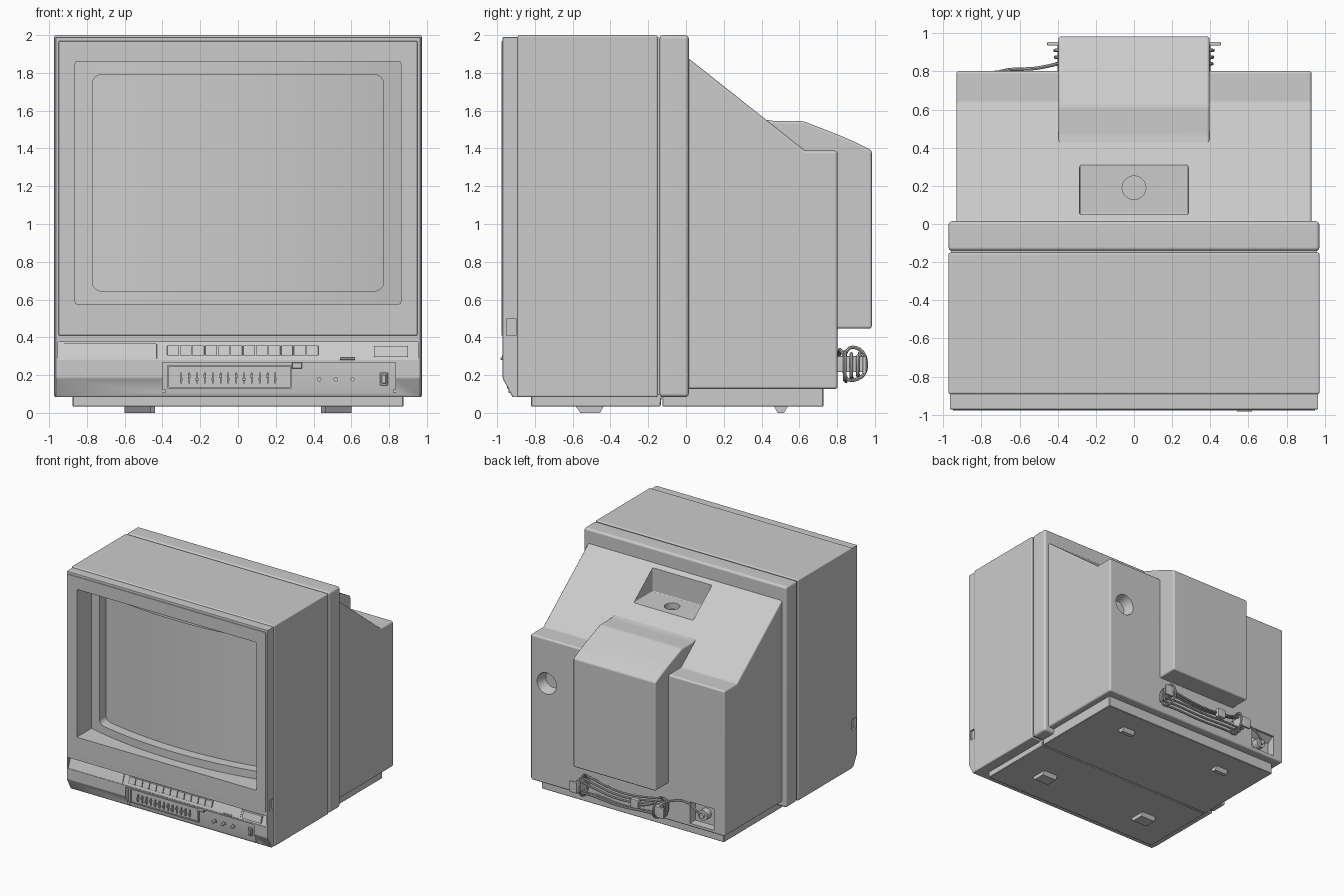
import bpy, bmesh, math
from mathutils import Matrix, Vector

if "Cube" in bpy.data.objects:
    bpy.data.objects.remove(bpy.data.objects["Cube"])


def finish(name, bm, bevel=0.0, seg=3):
    bmesh.ops.recalc_face_normals(bm, faces=bm.faces)
    if bevel:
        bmesh.ops.bevel(bm, geom=list(bm.edges), offset=bevel, segments=seg,
                        profile=0.5, affect='EDGES', clamp_overlap=True)
    me = bpy.data.meshes.new(name)
    bm.to_mesh(me)
    bm.free()
    ob = bpy.data.objects.new(name, me)
    bpy.context.collection.objects.link(ob)
    return ob


def prism(name, pts, axis, a, b, bevel=0.0, seg=3):
    """Extrude a (y,z) profile along x, or an (x,y) profile along z."""
    bm = bmesh.new()
    place = (lambda p, t: (t, p[0], p[1])) if axis == 'x' else (lambda p, t: (p[0], p[1], t))
    lo = [bm.verts.new(place(p, a)) for p in pts]
    hi = [bm.verts.new(place(p, b)) for p in pts]
    bm.faces.new(lo)
    bm.faces.new(hi)
    n = len(pts)
    for i in range(n):
        j = (i + 1) % n
        bm.faces.new((lo[i], lo[j], hi[j], hi[i]))
    return finish(name, bm, bevel, seg)


def box(name, x0, x1, y0, y1, z0, z1, bevel=0.0, seg=3):
    return prism(name, [(y0, z0), (y1, z0), (y1, z1), (y0, z1)], 'x', x0, x1, bevel, seg)


def cyl(name, c, r, depth, axis='y', r2=None, n=24):
    """Cylinder or cone centred on c; r2 is the radius at the positive y end."""
    bm = bmesh.new()
    rot = Matrix.Rotation(-math.pi / 2, 4, 'X') if axis == 'y' else Matrix()
    bmesh.ops.create_cone(bm, cap_ends=True, segments=n, radius1=r, radius2=r2 or r,
                          depth=depth, matrix=Matrix.Translation(Vector(c)) @ rot)
    return finish(name, bm)


def cut(ob, *cutters):
    for c in cutters:
        m = ob.modifiers.new("cut", 'BOOLEAN')
        m.operation, m.solver, m.object = 'DIFFERENCE', 'EXACT', c
        bpy.context.view_layer.objects.active = ob
        bpy.ops.object.modifier_apply(modifier=m.name)
        bpy.data.objects.remove(c)


def cable(name, pts, r=0.009, cyclic=False):
    cu = bpy.data.curves.new(name, 'CURVE')
    cu.dimensions, cu.bevel_depth, cu.bevel_resolution = '3D', r, 2
    s = cu.splines.new('NURBS')
    s.points.add(len(pts) - 1)
    for p, co in zip(s.points, pts):
        p.co = (*co, 1)
    s.order_u, s.resolution_u = 3, 5
    s.use_cyclic_u, s.use_endpoint_u = cyclic, not cyclic
    ob = bpy.data.objects.new(name, cu)
    bpy.context.collection.objects.link(ob)


def opening():
    return box("opening_cutter", -.862, .862, -1.1, -.6, .577, 1.86, .01, 2)


# Cabinet: front half, rear band and the core showing in the seam
cabinet = box("front_cabinet", -.973, .973, -.892, -.15, .083, 2.0, .01)
cut(cabinet, opening())
box("rear_band", -.973, .973, -.141, .015, .083, 2.0, .02)
box("seam_core", -.96, .96, -.25, -.05, .095, 1.988)

# Rear shell: sloped back with handle pocket, round well and socket bay
shell = prism("rear_shell", [(-.05, .125), (.803, .125), (.803, 1.388), (.632, 1.388), (.01, 1.88), (-.05, 1.88)],
              'x', -.932, .932, .016)
cut(shell,
    box("pocket_cutter", -.285, .285, .05, .42, 1.643, 2.1, .008),
    cyl("pocket_hole_cutter", (0, .19, 1.64), .062, .1, 'z'),
    cyl("well_cutter", (.775, .783, 1.0), .07, .14, 'y', .105, 32),
    prism("bay_cutter", [(.73, .155), (.9, .155), (.9, .34), (.785, .34), (.73, .3)], 'x', -.83, -.6))

# Tube housing hump, its top easing into the slope
prism("tube_housing", [(.34, .446), (.984, .446), (.984, 1.39), (.9, 1.432), (.8, 1.475), (.62, 1.545),
                       (.47, 1.545), (.42, 1.552), (.36, 1.575)], 'x', -.396, .396, .014)

# Base and feet
prism("base_front", [(-.82, .033), (-.135, .033), (-.125, .12), (-.82, .12)], 'x', -.875, .875, .004, 1)
prism("base_rear", [(-.125, .033), (.728, .033), (.728, .15), (-.125, .15)], 'x', -.875, .875, .004, 1)
for s in (-1, 1):
    prism("front_foot", [(-.56, 0), (-.455, 0), (-.435, .036), (-.585, .036)], 'x', s * .53 - .07, s * .53 + .07)
    prism("rear_foot", [(.485, 0), (.52, 0), (.54, .036), (.465, .036)], 'x', s * .5 - .06, s * .5 + .06)

# Front bezel: chamfered bottom, screen opening, control strip and control recess
bezel = prism("front_bezel", [(-.885, .083), (-.918, .083), (-.972, .185), (-.972, 1.99), (-.885, 1.99)],
              'x', -.966, .966, .006, 2)
cut(bezel, opening(),
    prism("strip_cutter", [(-1.1, .375), (-.93, .375), (-.968, .28), (-1.1, .28)], 'x', -.952, .952),
    box("controls_cutter", -.4, .835, -1.1, -.93, .05, .268))
cut(bezel, *[box("notch_cutter", min(s * .95, s * 1.1), max(s * .95, s * 1.1), -.95, -.9, .41, .5) for s in (-1, 1)])
face = box("bezel_face", -.95, .95, -.978, -.96, .41, 1.968, .004, 2)
cut(face, opening())


# Convex picture mask and screen
def arc_plate(name, half, y, thick, z0, z1):
    R, n = 3.4, 32
    xs = [half * (2 * i / n - 1) for i in range(n + 1)]
    pts = [(x, y + R - math.sqrt(R * R - x * x)) for x in xs]
    return prism(name, pts + [(x, yy + thick) for x, yy in reversed(pts)], 'z', z0, z1)


mask = arc_plate("screen_mask", .868, -.888, .12, .57, 1.868)
cut(mask, box("mask_cutter", -.77, .77, -1.3, -.4, .645, 1.79, .045, 4))
arc_plate("screen", .8, -.8, .05, .6, 1.83)


# Sloped control strip: flap, buttons, power key
def strip_part(name, x0, x1, z0, z1, h, bevel=.004):
    plane = lambda z: -.968 + (z - .28) * .4
    prism(name, [(plane(z0) + .02, z0), (plane(z0) - h * .7, z0), (plane(z1) - h, z1), (plane(z1) + .02, z1)],
          'x', x0, x1, bevel, 2)


strip_part("left_flap", -.925, -.43, .285, .368, .01)
strip_part("button_tray", -.395, .7, .285, .368, .004, .002)
for i in range(12):
    x = -.375 + i * .067
    strip_part("channel_button", x, x + .063, .303, .357, .02)
strip_part("power_key", .72, .9, .295, .355, .02)
strip_part("indicator", .54, .62, .281, .292, .02, .002)

# Lower control recess: slider panel, knobs, jack switch
box("slider_panel", -.37, .28, -.938, -.92, .135, .252, .003, 1)
for x0, x1, z0, z1 in ((-.372, .282, .246, .254), (-.372, .282, .13, .138), (-.372, -.364, .13, .254), (.274, .282, .13, .254)):
    box("slider_panel_rim", x0, x1, -.947, -.92, z0, z1)
for i in range(13):
    x = -.3 + i * .0415
    box("slider_slot", x - .004, x + .004, -.95, -.93, .155, .215)
    z = .172 + .016 * (i % 2)
    box("slider_tab", x - .007, x + .007, -.96, -.93, z, z + .014)
box("latch", .285, .34, -.955, -.92, .235, .268, .003, 1)
for x in (.43, .518, .606):
    cyl("small_knob", (x, -.94, .178), .012, .04, n=16)
    cyl("knob_collar", (x, -.93, .178), .018, .015, n=16)
box("toggle_rim", .752, .793, -.94, -.92, .145, .213, .003, 1)
box("toggle", .76, .785, -.952, -.92, .155, .203, .003, 1)
for x in (-.393, .828):
    box("hinge", x - .008, x + .008, -.94, -.92, .105, .125)

# Cord hooks on the back
for s in (-1, 1):
    a, b = sorted((s * .36, s * .4))
    box("cord_hook", a, b, .79, .95, .215, .3, .008, 2)
    a, b = sorted((s * .38, s * .455))
    box("hook_tip", a, b, .935, .955, .205, .3, .006, 2)

# Wound mains cord, plug, and lead to the socket
for i in range(3):
    y, d = .84 + i * .035, .012 * i
    w, t, l = .4 + .003 * i, .335 - d, .165 + d
    cable("cord_loop", [(-w, y, t), (-.3, y, t - .03), (0, y + .01, t - .075), (.3, y, t - .03), (w, y, t),
                        (w + .012, y, .25), (w, y, l), (.3, y, l + .02), (0, y + .01, l - .005),
                        (-.3, y, l + .02), (-w, y, l), (-w - .012, y, .25)], cyclic=True)
for s in (-1, 1):
    cable("cord_wrap", [(s * .36, .86, .16), (s * .35, .96, .2), (s * .36, .95, .33), (s * .37, .85, .36),
                        (s * .36, .83, .22)], cyclic=True)
cable("socket_lead", [(-.4, .84, .3), (-.5, .815, .34), (-.6, .812, .33), (-.66, .81, .29), (-.7, .8, .25)])
box("plug", -.2, -.12, .9, .94, .215, .295, .01, 2)
cable("plug_lead", [(-.16, .92, .25), (-.26, .93, .25), (-.36, .92, .32)])
cyl("socket", (-.71, .755, .245), .045, .06)
cyl("socket_plug", (-.71, .78, .245), .022, .05, n=16)

# Cords to meshes, then smooth shading with sharp edges
bpy.ops.object.select_all(action='DESELECT')
for o in bpy.context.scene.objects:
    if o.type == 'CURVE':
        o.select_set(True)
        bpy.context.view_layer.objects.active = o
bpy.ops.object.convert(target='MESH')
bpy.ops.object.select_all(action='SELECT')
bpy.context.view_layer.objects.active = shell
bpy.ops.object.shade_smooth_by_angle(angle=math.radians(35))
for o in bpy.context.scene.objects:
    m = o.modifiers.new("weighted_normals", 'WEIGHTED_NORMAL')
    m.keep_sharp = True
